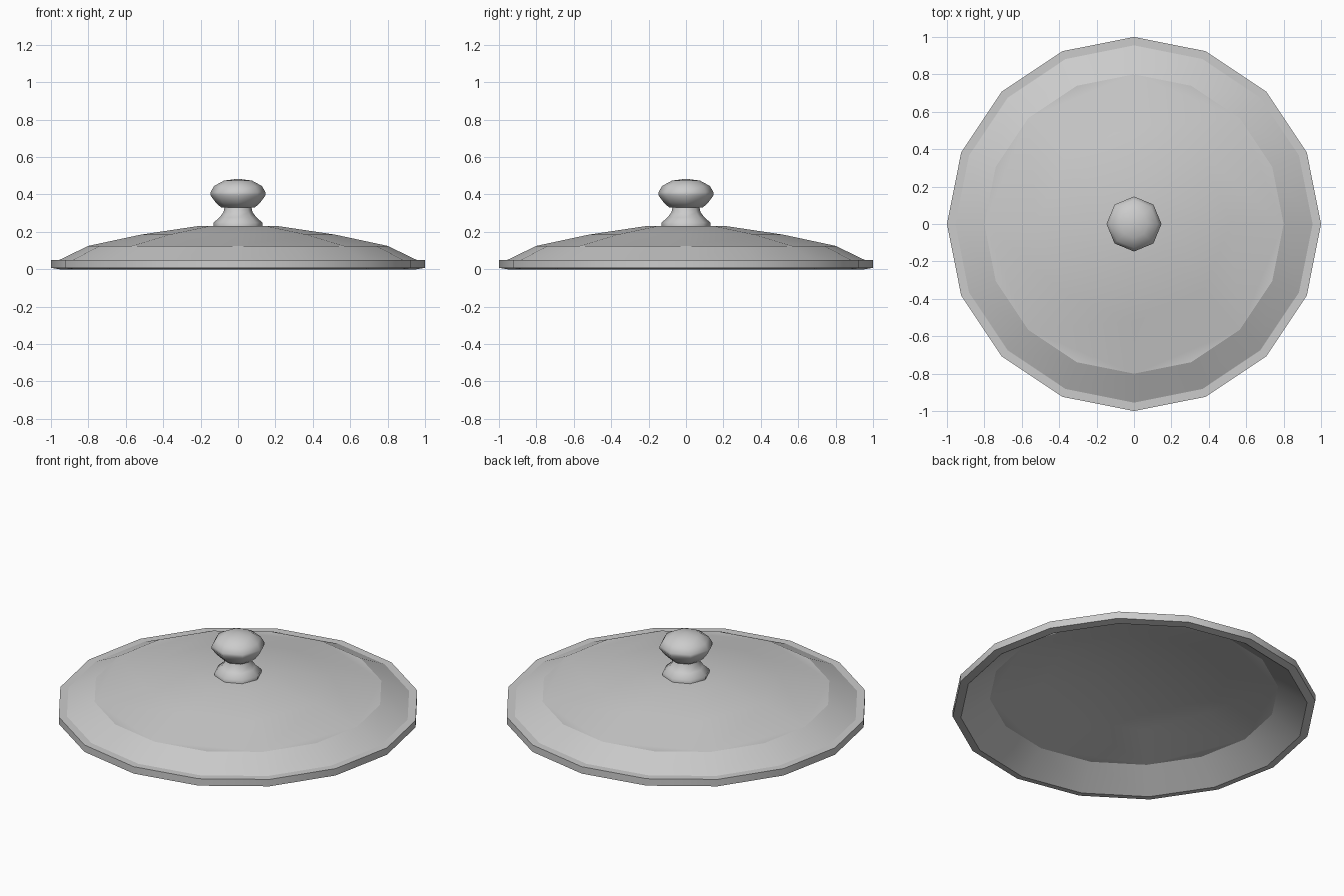
import bpy, bmesh
from math import cos, sin, tau

if "Cube" in bpy.data.objects:
    bpy.data.objects.remove(bpy.data.objects["Cube"])


def ring(bm, r, z, n):
    return [bm.verts.new((r * cos(tau * i / n), r * sin(tau * i / n), z)) for i in range(n)]


def bridge(bm, low, high):
    n = len(low)
    for i in range(n):
        j = (i + 1) % n
        bm.faces.new((low[i], low[j], high[j], high[i]))


def dome(bm, start, outer, rest):
    """Sixteen-sided shoulder stepping to an eight-sided crown."""
    shoulder = ring(bm, *outer, 16)
    bridge(bm, start, shoulder)
    for i in range(0, 16, 2):
        bm.faces.new((shoulder[i], shoulder[i + 1], shoulder[(i + 2) % 16]))
    rings = [shoulder[::2]] + [ring(bm, r, z, 8) for r, z in rest]
    for a, b in zip(rings, rings[1:]):
        bridge(bm, a, b)
    bm.faces.new(rings[-1])


def finish(bm, name, angle):
    bmesh.ops.recalc_face_normals(bm, faces=bm.faces[:])
    mesh = bpy.data.meshes.new(name)
    bm.to_mesh(mesh)
    bm.free()
    ob = bpy.data.objects.new(name, mesh)
    bpy.context.collection.objects.link(ob)
    bpy.ops.object.select_all(action='DESELECT')
    ob.select_set(True)
    bpy.context.view_layer.objects.active = ob
    bpy.ops.object.shade_smooth_by_angle(angle=angle)


# Lid: sixteen-sided rim, domed top and hollow underside
bm = bmesh.new()
rim = [ring(bm, r, z, 16) for r, z in ((0.955, 0.0), (1.0, 0.008), (1.0, 0.05), (0.955, 0.05))]
for a, b in zip(rim, rim[1:]):
    bridge(bm, a, b)
dome(bm, rim[-1], (0.8, 0.125), ((0.52, 0.185), (0.22, 0.23)))
dome(bm, rim[0], (0.795, 0.11), ((0.52, 0.173), (0.22, 0.217)))
finish(bm, "lid", 0.45)

# Knob: eight-sided foot, neck and grip
bm = bmesh.new()
profile = ((0.13, 0.228), (0.13, 0.25), (0.098, 0.278), (0.078, 0.305), (0.072, 0.33),
           (0.09, 0.33), (0.12, 0.358), (0.147, 0.395), (0.147, 0.412),
           (0.128, 0.445), (0.075, 0.474))
rings = [ring(bm, r, z, 8) for r, z in profile]
for a, b in zip(rings, rings[1:]):
    bridge(bm, a, b)
top = bm.verts.new((0, 0, 0.484))
for i in range(8):
    bm.faces.new((rings[-1][i], rings[-1][(i + 1) % 8], top))
finish(bm, "knob", 0.87)
